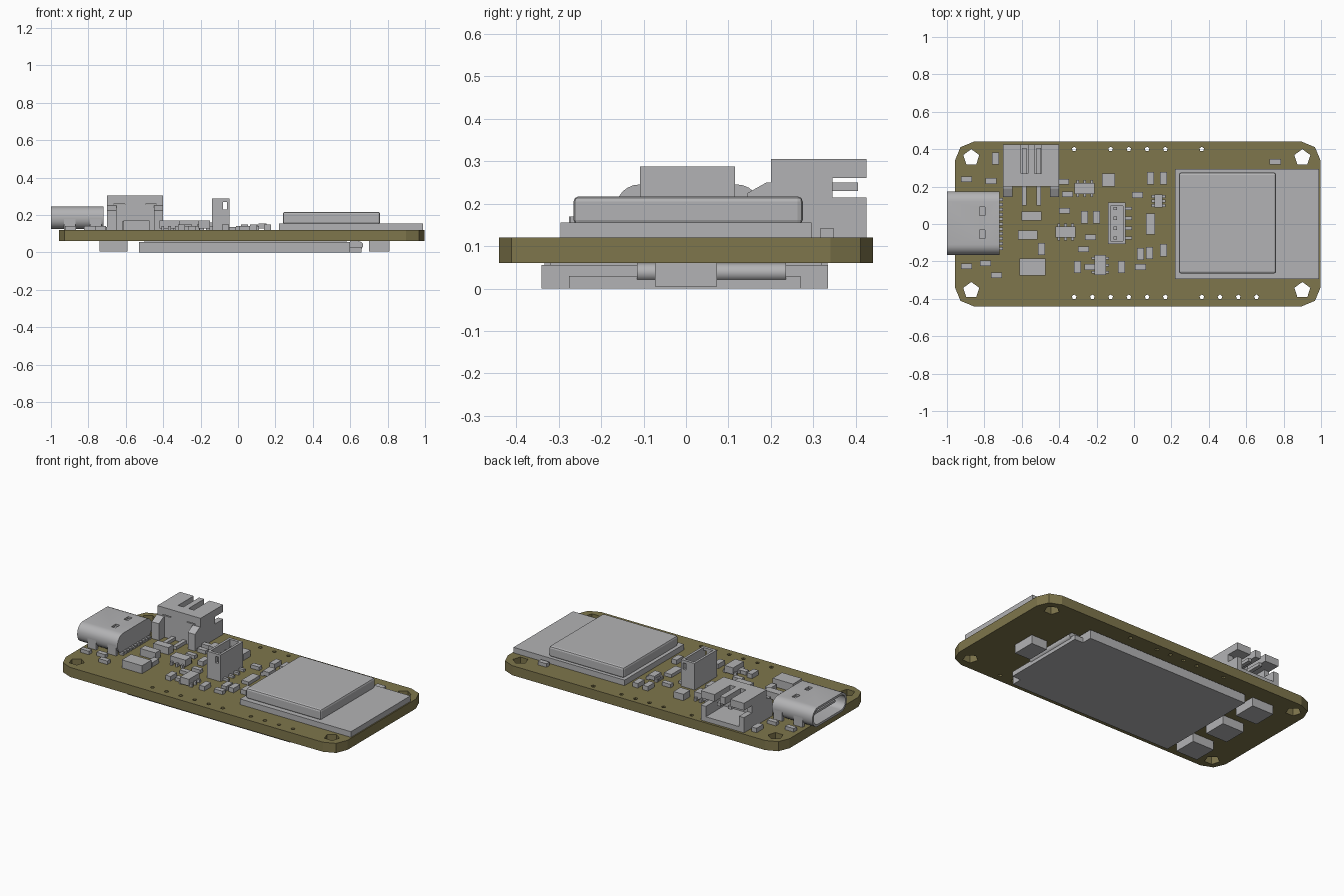
import bpy, bmesh, math
from mathutils import Vector

cube = bpy.data.objects.get("Cube")
if cube:
    bpy.data.objects.remove(cube, do_unlink=True)


def material(name, rgb):
    m = bpy.data.materials.new(name)
    m.use_nodes = True
    m.diffuse_color = (*rgb, 1)
    m.node_tree.nodes["Principled BSDF"].inputs["Base Color"].default_value = (*rgb, 1)
    return m


OLIVE = material("olive board", (0.21, 0.18, 0.072))
GREY = material("light grey", (0.45, 0.45, 0.46))
TOP, BOTTOM = 0.12, 0.06


def finish(bm, name, mat=GREY):
    bmesh.ops.recalc_face_normals(bm, faces=bm.faces)
    me = bpy.data.meshes.new(name)
    bm.to_mesh(me)
    bm.free()
    ob = bpy.data.objects.new(name, me)
    bpy.context.scene.collection.objects.link(ob)
    me.materials.append(mat)
    return ob


def add_box(bm, x0, x1, y0, y1, z0, z1):
    verts = bmesh.ops.create_cube(bm, size=1)["verts"]
    for v in verts:
        v.co = Vector((x0 if v.co.x < 0 else x1, y0 if v.co.y < 0 else y1, z0 if v.co.z < 0 else z1))


def boxes(name, *ranges):
    bm = bmesh.new()
    for r in ranges:
        add_box(bm, *r)
    return finish(bm, name)


def prism(name, outline, lift, mat=GREY):
    """Extrude a closed outline of 3D points along a vector."""
    bm = bmesh.new()
    face = bm.faces.new([bm.verts.new(p) for p in outline])
    ext = bmesh.ops.extrude_face_region(bm, geom=[face])["geom"]
    for v in ext:
        if isinstance(v, bmesh.types.BMVert):
            v.co += Vector(lift)
    return finish(bm, name, mat)


def cut(ob, cutter):
    cutter.hide_render = True
    cutter.hide_set(True)
    mod = ob.modifiers.new("cut", "BOOLEAN")
    mod.object, mod.solver = cutter, "EXACT"
    bpy.context.view_layer.update()
    new = bpy.data.meshes.new_from_object(ob.evaluated_get(bpy.context.evaluated_depsgraph_get()))
    ob.modifiers.clear()
    ob.data = new
    bpy.data.objects.remove(cutter, do_unlink=True)


def round_rect(cx, cy, hx, hy, r, n):
    pts = []
    for q, (sx, sy) in enumerate([(1, 1), (-1, 1), (-1, -1), (1, -1)]):
        for i in range(n + 1):
            a = (q + i / n) * math.pi / 2
            pts.append((cx + sx * (hx - r) + r * math.cos(a), cy + sy * (hy - r) + r * math.sin(a)))
    return pts


# Circuit board with mounting holes and two rows of pin holes
board = prism("circuit_board", [(x, y, BOTTOM) for x, y in round_rect(0.02, 0, 0.977, 0.44, 0.1, 2)],
              (0, 0, TOP - BOTTOM), OLIVE)
bm = bmesh.new()
holes = [(x, y, 0.045) for x in (-0.87, 0.9) for y in (-0.355, 0.355)]
holes += [(-0.32 + 0.0975 * i, 0.4, 0.013) for i in (0, 2, 3, 4, 5, 7)]
holes += [(-0.32 + 0.0975 * i, -0.39, 0.013) for i in (0, 1, 2, 3, 4, 5, 7, 8, 9, 10)]
for x, y, r in holes:
    ret = bmesh.ops.create_cone(bm, cap_ends=True, segments=5, radius1=r, radius2=r, depth=0.2)
    bmesh.ops.translate(bm, verts=ret["verts"], vec=(x, y, 0.1))
cut(board, finish(bm, "hole_cutter", OLIVE))

# Radio module with its shield can
boxes("module_base", (0.22, 0.99, -0.295, 0.295, TOP, 0.155))
can = boxes("shield_can", (0.24, 0.76, -0.265, 0.275, 0.15, 0.217))
bev = can.modifiers.new("soft edges", "BEVEL")
bev.width, bev.segments = 0.012, 2

# USB port: rounded shell, open towards the right end
def shell_profile(x, inset):
    return [(x, y, z) for y, z in round_rect(0.005, 0.185, 0.17 - inset, 0.06 - inset, 0.055 - inset, 6)]


usb = prism("usb_shell", shell_profile(-1, 0), (0.28, 0, 0))
cut(usb, prism("usb_cutter", shell_profile(-1.1, 0.014), (0.35, 0, 0)))
for y in (-0.055, 0.068):
    cut(usb, boxes("slot_cutter", (-0.825, -0.797, y - 0.022, y + 0.022, 0.22, 0.3)))
boxes("usb_tongue", (-0.96, -0.74, -0.11, 0.12, 0.178, 0.192))
boxes("usb_feet", *[(x, x + 0.06, y, y + 0.02, 0.1, 0.18) for x in (-0.93, -0.79) for y in (-0.165, 0.155)])
boxes("usb_contacts", *[(-0.73, -0.7, y * 0.026 - 0.008, y * 0.026 + 0.008, TOP, 0.135) for y in range(-5, 6)])

# Battery socket: side walls, rear wall, slotted roof, two pins
walls = []
for s in (-1, 1):
    a, b = sorted((-0.55 + s * 0.15, -0.55 + s * 0.115))
    walls += [(a, b, 0.2, 0.425, TOP, 0.215), (a, b, 0.2, 0.345, 0.215, 0.26)]
    a, b = sorted((-0.55 + s * 0.15, -0.55 + s * 0.055))
    walls += [(a, b, 0.2, 0.425, 0.26, 0.305)]
boxes("battery_socket", (-0.7, -0.4, 0.2, 0.425, TOP, 0.15), (-0.7, -0.4, 0.2, 0.245, TOP, 0.255),
      (-0.605, -0.495, 0.2, 0.27, 0.255, 0.305), (-0.568, -0.532, 0.27, 0.425, 0.26, 0.305), *walls)
boxes("battery_pins", *[(x - 0.012, x + 0.012, 0.24, 0.405, 0.23, 0.25) for x in (-0.587, -0.51)],
      *[(x - 0.012, x + 0.012, 0.1, 0.2, TOP, 0.14) for x in (-0.587, -0.51)])
for x in (-0.7, -0.45):
    prism("socket_bracket", [(x, y, z) for y, z in
          [(0.2, TOP), (0.145, TOP), (0.145, 0.225), (0.19, 0.25), (0.2, 0.25)]], (0.05, 0, 0))

# Upright four-pin connector
body = boxes("sensor_socket", (-0.14, -0.045, -0.108, 0.115, TOP, 0.287))
cut(body, boxes("socket_cutter", (-0.125, -0.06, -0.09, 0.097, 0.15, 0.4)))
for y in (-0.108, 0.115):
    cut(body, boxes("notch_cutter", (-0.08, -0.06, y - 0.03, y + 0.03, 0.23, 0.27)))
boxes("sensor_pins", *[(-0.11, -0.09, y - 0.009, y + 0.009, 0.14, 0.25) for y in (-0.075, -0.022, 0.03, 0.083)],
      *[(-0.05, -0.012, y - 0.009, y + 0.009, TOP, 0.135) for y in (-0.075, -0.022, 0.03, 0.083)])

# Small-outline chips with legs on their long sides
for x, y, along_x in [(-0.264, 0.19, 1), (-0.366, -0.043, 1), (-0.18, -0.22, 0), (0.131, 0.123, 0)]:
    small = x > 0
    long, short = (0.034, 0.022) if small else (0.053, 0.03)
    parts = [(long, short, 0, 0, TOP + 0.008, 0.155 if small else 0.17)]
    parts += [(0.007, 0.01, i * long * 0.7, s * (short + 0.006), TOP, 0.14) for i in (-1, 0, 1) for s in (-1, 1)]
    ranges = []
    for hl, hs, dl, ds, z0, z1 in parts:
        hx, hy, dx, dy = (hl, hs, dl, ds) if along_x else (hs, hl, ds, dl)
        ranges.append((x + dx - hx, x + dx + hx, y + dy - hy, y + dy + hy, z0, z1))
    boxes("chip", *ranges)


def blocks(name, hx, hy, z, spots):
    boxes(name, *[(x - hx, x + hx, y - hy, y + hy, TOP, z) for x, y in spots])


# Larger discrete parts
blocks("inductor", 0.07, 0.046, 0.17, [(-0.543, -0.23)])
blocks("diodes", 0.053, 0.024, 0.165, [(-0.548, 0.042), (-0.568, -0.058)])
blocks("sensor", 0.034, 0.034, 0.16, [(-0.136, 0.235)])
blocks("crystal", 0.025, 0.055, 0.14, [(0.088, 0)])

# Resistors and capacitors, lengthwise along y then along x
blocks("upright_passives", 0.018, 0.033, 0.148, [
    (-0.74, 0.35), (0.088, 0.245), (0.158, 0.245), (0.158, -0.14), (-0.2, 0.037), (-0.265, 0.037),
    (-0.067, -0.23), (-0.302, -0.23), (-0.494, -0.134), (0.083, -0.155), (0.035, -0.16)])
blocks("level_passives", 0.03, 0.015, 0.142, [
    (-0.765, 0.23), (-0.896, 0.24), (-0.896, -0.225), (-0.794, -0.21), (-0.735, -0.273), (-0.372, 0.07),
    (0.019, 0.155), (-0.233, -0.07), (-0.27, -0.134), (0.035, -0.23), (-0.356, 0.16), (-0.377, 0.225),
    (0.755, 0.332), (-0.235, -0.23)])

# Underside: display panel, its narrow ledge and folded ribbon
boxes("display", (-0.53, 0.6, -0.34, 0.335, 0, 0.055), (-0.5, 0.58, -0.32, 0.32, 0.05, BOTTOM))
boxes("display_ledge", (0.6, 0.66, -0.275, 0.27, 0, 0.03))
arc = [(0.645 + 0.024 * math.cos(a), -0.115, 0.038 + 0.022 * math.sin(a))
       for a in (math.pi * (i / 8 - 0.5) for i in range(9))]
ribbon = prism("display_ribbon", [(0.6, -0.115, 0.016)] + arc + [(0.6, -0.115, BOTTOM)], (0, 0.35, 0))

# Underside push buttons
boxes("buttons", *[(-0.74, -0.59, y - 0.073, y + 0.073, 0.005, BOTTOM) for y in (-0.26, 0, 0.26)])
boxes("end_button", (0.7, 0.81, -0.073, 0.073, 0.005, BOTTOM))

# Smooth the rounded parts
bpy.ops.object.select_all(action="DESELECT")
for ob in (usb, ribbon):
    ob.select_set(True)
bpy.context.view_layer.objects.active = usb
bpy.ops.object.shade_smooth_by_angle(angle=math.radians(35))
